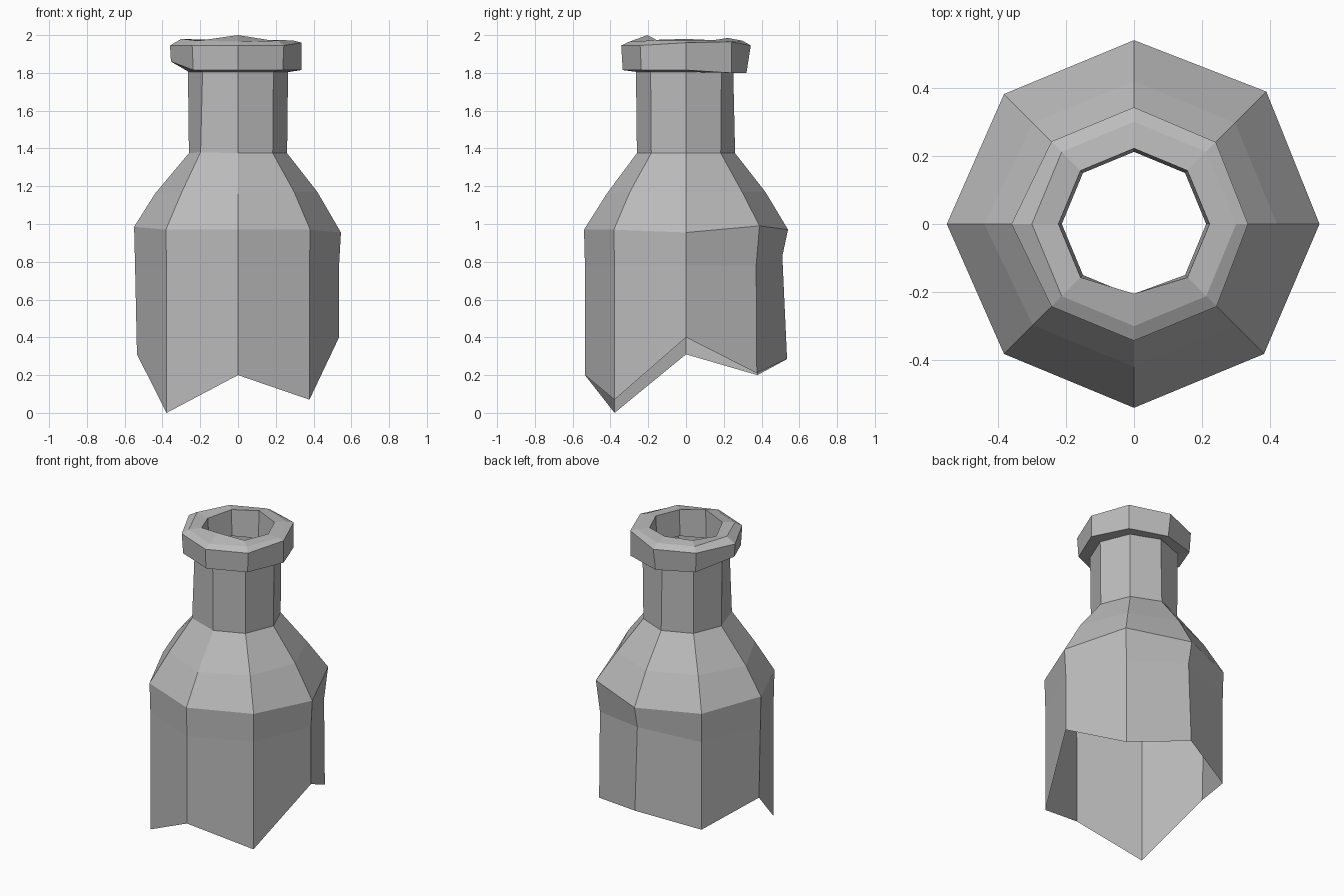
import bpy
import bmesh
from math import cos, sin, pi

if "Cube" in bpy.data.objects:
    bpy.data.objects.remove(bpy.data.objects["Cube"], do_unlink=True)

SIDES = 8
RIGHT, BACK_RIGHT, BACK, BACK_LEFT, LEFT, FRONT_LEFT, FRONT, FRONT_RIGHT = range(SIDES)

grey = bpy.data.materials.new("grey glass")
grey.use_nodes = True
grey.diffuse_color = (0.5, 0.5, 0.5, 1)
grey.node_tree.nodes["Principled BSDF"].inputs["Base Color"].default_value = (0.5, 0.5, 0.5, 1)


def lathe(name, profile):
    """Eight-sided open shell. Each ring is (radius, height, {corner: (radius, height)})."""
    bm = bmesh.new()
    rings = []
    for radius, height, tweaks in profile:
        ring = []
        for i in range(SIDES):
            r, z = tweaks.get(i, (radius, height))
            a = 2 * pi * i / SIDES
            ring.append(bm.verts.new((r * cos(a), r * sin(a), z)))
        rings.append(ring)
    for low, high in zip(rings, rings[1:]):
        for i in range(SIDES):
            j = (i + 1) % SIDES
            bm.faces.new((low[i], low[j], high[j], high[i]))
    mesh = bpy.data.meshes.new(name)
    bm.to_mesh(mesh)
    bm.free()
    mesh.materials.append(grey)
    obj = bpy.data.objects.new(name, mesh)
    bpy.context.collection.objects.link(obj)
    return obj


# Jagged broken edge, corner heights running round from the right
broken = [0.40, 0.21, 0.285, 0.20, 0.31, 0.0, 0.20, 0.07]
edge = {i: (0.535, z) for i, z in enumerate(broken)}
edge[BACK_RIGHT] = (0.53, 0.21)

# Body, sloping shoulder and neck as one shell
lathe("bottle_body", [
    (0.54, 0.2, edge),
    (0.535, 0.78, {BACK: (0.51, 0.83), BACK_RIGHT: (0.525, 0.78), LEFT: (0.545, 0.78)}),
    (0.54, 0.97, {RIGHT: (0.545, 0.955), BACK_RIGHT: (0.55, 0.99), LEFT: (0.55, 0.985)}),
    (0.42, 1.17, {LEFT: (0.44, 1.16), FRONT: (0.42, 1.16)}),
    (0.26, 1.375, {FRONT_LEFT: (0.28, 1.38)}),
    (0.265, 1.81, {BACK: (0.25, 1.81)}),
])

# Thick lip, from its underside over the top and down the inside
lathe("bottle_lip", [
    (0.26, 1.805, {}),
    (0.335, 1.815, {LEFT: (0.355, 1.86), BACK: (0.32, 1.80), BACK_RIGHT: (0.34, 1.80)}),
    (0.343, 1.945, {LEFT: (0.36, 1.945), RIGHT: (0.335, 1.96), BACK_RIGHT: (0.34, 1.965)}),
    (0.30, 1.97, {FRONT: (0.30, 1.965), LEFT: (0.30, 1.98)}),
    (0.222, 1.975, {BACK: (0.222, 1.985), FRONT: (0.205, 2.0), LEFT: (0.222, 1.96)}),
    (0.212, 1.805, {}),
])
